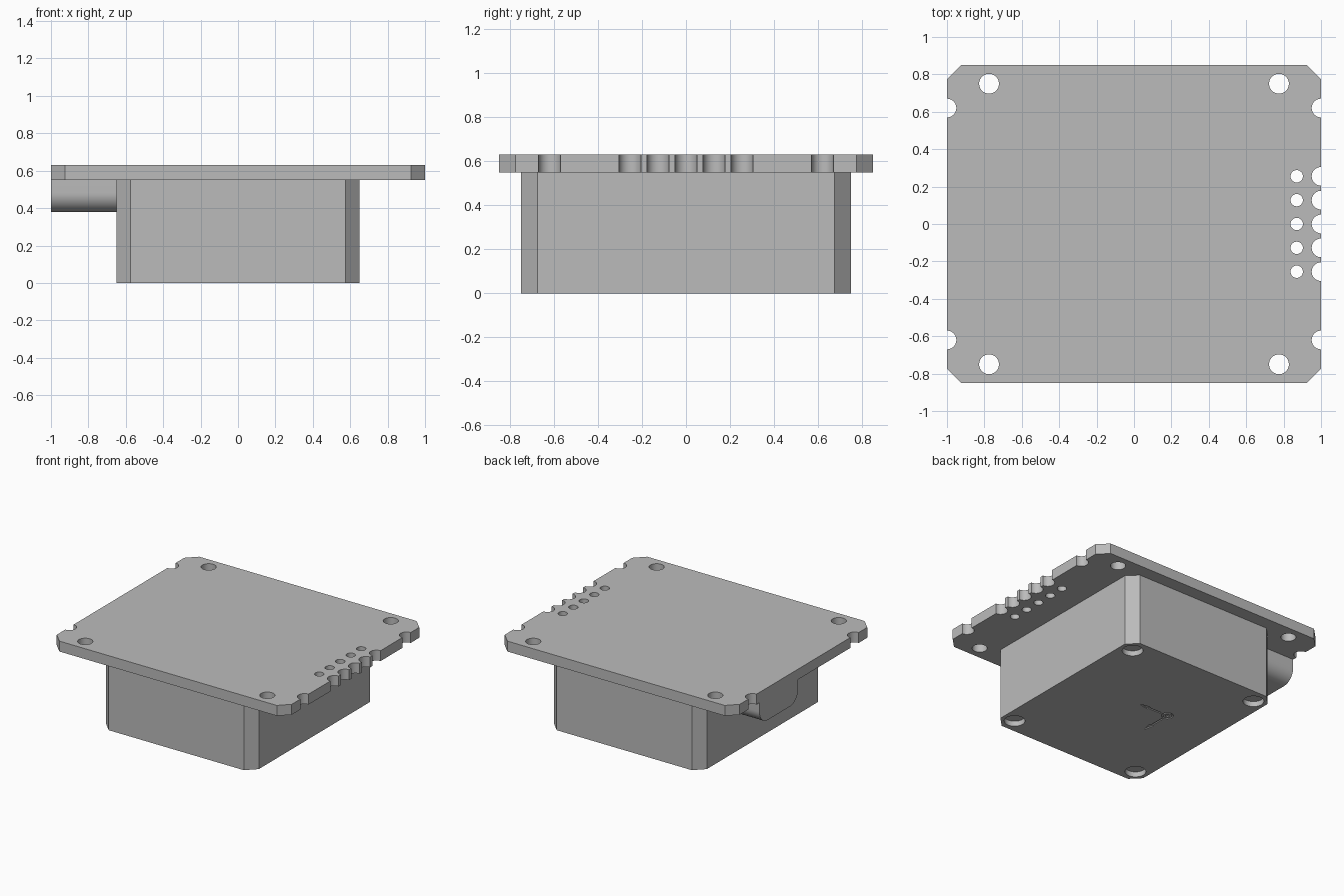
import bpy, bmesh, math
from mathutils import Matrix, Vector

if "Cube" in bpy.data.objects:
    bpy.data.objects.remove(bpy.data.objects["Cube"], do_unlink=True)

grey = bpy.data.materials.new("mid grey")
grey.use_nodes = True
COLOUR = (0.5, 0.5, 0.5, 1)
grey.diffuse_color = COLOUR
grey.node_tree.nodes["Principled BSDF"].inputs["Base Color"].default_value = COLOUR


def add_prism(bm, outline, low, high):
    """Extrude a flat outline from one height to another."""
    face = bm.faces.new([bm.verts.new((x, y, low)) for x, y in outline])
    moved = bmesh.ops.extrude_face_region(bm, geom=[face])["geom"]
    bmesh.ops.translate(bm, vec=(0, 0, high - low),
                        verts=[v for v in moved if isinstance(v, bmesh.types.BMVert)])
    bmesh.ops.recalc_face_normals(bm, faces=bm.faces)


def circle(x, y, r, sides=40):
    return [(x + r * math.cos(math.tau * i / sides), y + r * math.sin(math.tau * i / sides))
            for i in range(sides)]


def chamfered(hx, hy, c):
    return [(-hx, c - hy), (c - hx, -hy), (hx - c, -hy), (hx, c - hy),
            (hx, hy - c), (hx - c, hy), (c - hx, hy), (-hx, hy - c)]


def make(name, prisms, matrix=Matrix()):
    """Make an object from a list of (outline, low, high)."""
    bm = bmesh.new()
    for outline, low, high in prisms:
        add_prism(bm, outline, low, high)
    bm.transform(matrix)
    bmesh.ops.recalc_face_normals(bm, faces=bm.faces)
    mesh = bpy.data.meshes.new(name)
    bm.to_mesh(mesh)
    bm.free()
    mesh.materials.append(grey)
    ob = bpy.data.objects.new(name, mesh)
    bpy.context.collection.objects.link(ob)
    return ob


def select(ob):
    bpy.ops.object.select_all(action='DESELECT')
    ob.select_set(True)
    bpy.context.view_layer.objects.active = ob


def cut(ob, prisms):
    cutter = make("cutter", prisms)
    cutter.hide_render = True
    mod = ob.modifiers.new("cut", 'BOOLEAN')
    mod.operation, mod.solver, mod.object = 'DIFFERENCE', 'EXACT', cutter
    select(ob)
    bpy.ops.object.modifier_apply(modifier=mod.name)
    bpy.data.objects.remove(cutter, do_unlink=True)


def smooth(ob):
    select(ob)
    bpy.ops.object.shade_smooth_by_angle(angle=math.radians(30))


BASE, TOP = 0.55, 0.63
corners = [(sx, sy) for sx in (-1, 1) for sy in (-1, 1)]

# Board with mounting holes, edge notches and a row of pin holes
board = make("board", [(chamfered(1, 0.85, 0.075), BASE, TOP)])
holes = [circle(sx * 0.775, sy * 0.75, 0.053) for sx, sy in corners]
holes += [circle(sx, sy * 0.62, 0.05) for sx, sy in corners]
for i in range(-2, 3):
    holes += [circle(0.87, i * 0.1275, 0.033), circle(1, i * 0.1275, 0.05)]
cut(board, [(h, BASE - 0.1, TOP + 0.1) for h in holes])
smooth(board)

# Housing with screw recesses and an engraved axis mark underneath
housing = make("housing", [(chamfered(0.65, 0.75, 0.075), 0, BASE)])
cut(housing, [(circle(sx * 0.55, sy * 0.64, 0.073), -0.1, 0.04) for sx, sy in corners])

centre = Vector((-0.22, 0.1))
arrow = [(0.055, -0.006), (0.17, -0.006), (0.17, -0.018), (0.25, 0),
         (0.17, 0.018), (0.17, 0.006), (0.055, 0.006)]
marks = [[(centre.x + a, centre.y + b) for a, b in arrow],
         [(centre.x + b, centre.y - a) for a, b in arrow],
         circle(centre.x, centre.y, 0.014)]
for start in (0, math.pi):
    turns = [start + 0.02 + i * (math.pi - 0.04) / 16 for i in range(17)]
    marks.append([(centre.x + r * math.cos(t), centre.y + r * math.sin(t))
                  for r, ts in ((0.042, turns), (0.032, turns[::-1])) for t in ts])
cut(housing, [(m, -0.02, 0.008) for m in marks])
smooth(housing)

# Side connector with rounded lower edges, extruded along x
MID, HALF, DROP, R = 0.3, 0.235, 0.17, 0.1
profile = [(MID - HALF, BASE), (MID + HALF, BASE)]
for sign, first in ((1, 0), (-1, 90)):
    for i in range(13):
        t = math.radians(first + i * 7.5)
        profile.append((MID + (HALF - R) * sign + R * math.cos(t),
                        BASE - DROP + R - R * math.sin(t)))
to_x = Matrix(((0, 0, 1, 0), (1, 0, 0, 0), (0, 1, 0, 0), (0, 0, 0, 1)))
smooth(make("side_connector", [(profile, -1, -0.65)], to_x))
